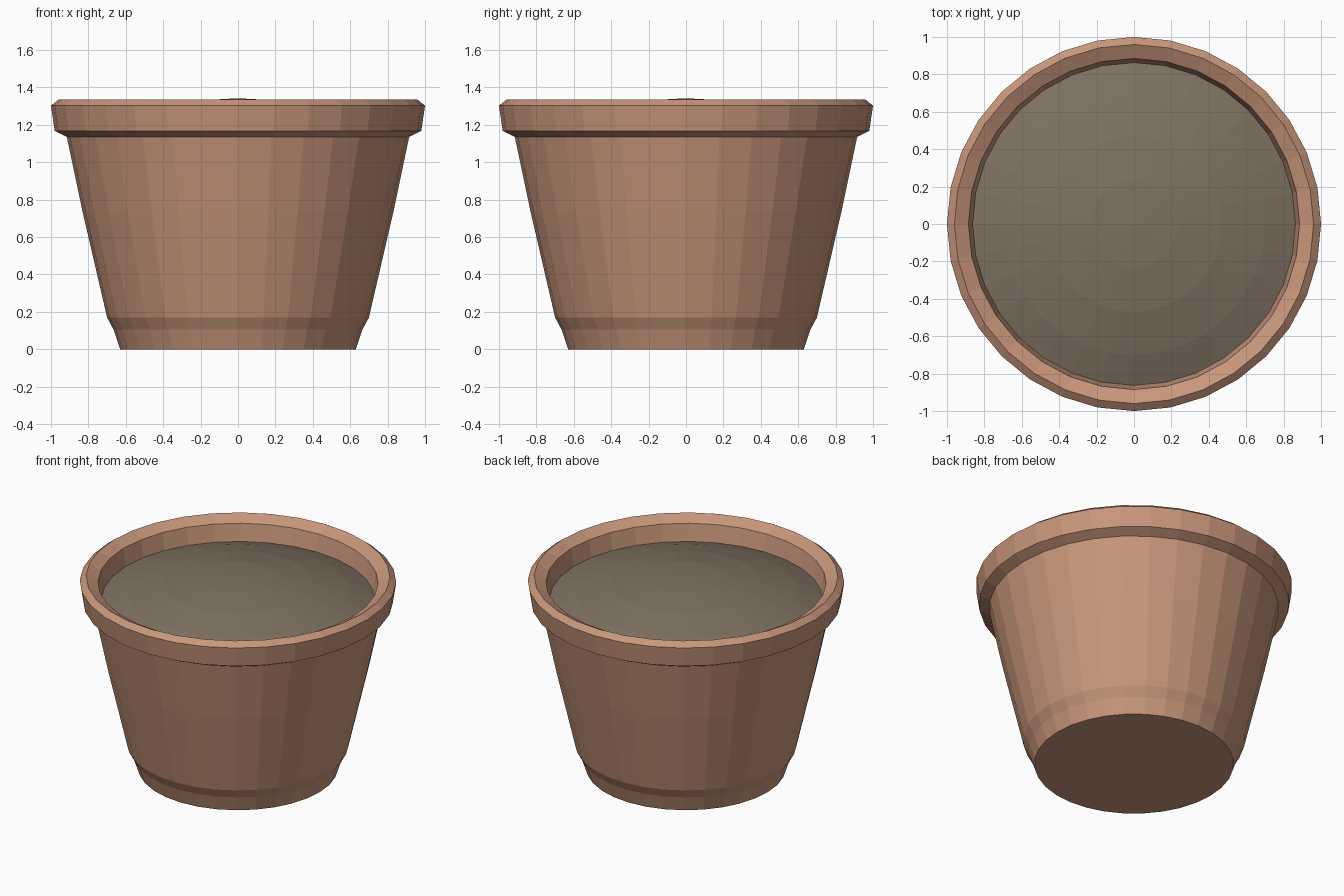
import bpy, bmesh
from math import cos, sin, tau

SIDES = 32

if "Cube" in bpy.data.objects:
    bpy.data.objects.remove(bpy.data.objects["Cube"], do_unlink=True)


def make_material(name, rgb):
    mat = bpy.data.materials.new(name)
    mat.use_nodes = True
    color = (*rgb, 1.0)
    mat.diffuse_color = color
    mat.node_tree.nodes["Principled BSDF"].inputs["Base Color"].default_value = color
    return mat


def lathe(name, profile, mat):
    """Revolve (radius, height) points around z; radius 0 becomes a pole."""
    bm = bmesh.new()
    rings = []
    for r, z in profile:
        if r == 0:
            rings.append([bm.verts.new((0, 0, z))] * SIDES)
        else:
            rings.append([bm.verts.new((r * cos(tau * i / SIDES), r * sin(tau * i / SIDES), z))
                          for i in range(SIDES)])
    for a, b in zip(rings, rings[1:]):
        for i in range(SIDES):
            j = (i + 1) % SIDES
            corners = [a[i], a[j], b[j], b[i]]
            bm.faces.new(list(dict.fromkeys(corners)))
    mesh = bpy.data.meshes.new(name)
    bm.to_mesh(mesh)
    bm.free()
    mesh.materials.append(mat)
    obj = bpy.data.objects.new(name, mesh)
    bpy.context.collection.objects.link(obj)
    return obj


terracotta = make_material("terracotta", (0.578, 0.305, 0.198))
earth = make_material("dry_earth", (0.209, 0.165, 0.119))

# Pot: base, foot, tapered wall, overhanging rim, bevelled lip, inner wall
lathe("pot", [
    (0, 0), (0.63, 0), (0.665, 0.105), (0.70, 0.17), (0.832, 0.74), (0.915, 1.135),
    (0.98, 1.168), (1.0, 1.303), (0.96, 1.335),
    (0.885, 1.295), (0.85, 1.11),
], terracotta)

# Soil: gently domed surface, highest in the middle
soil_radii = [0.863, 0.7, 0.47, 0.235, 0]
lathe("soil", [(r, 1.342 - 0.22 * r * r) for r in soil_radii], earth)
